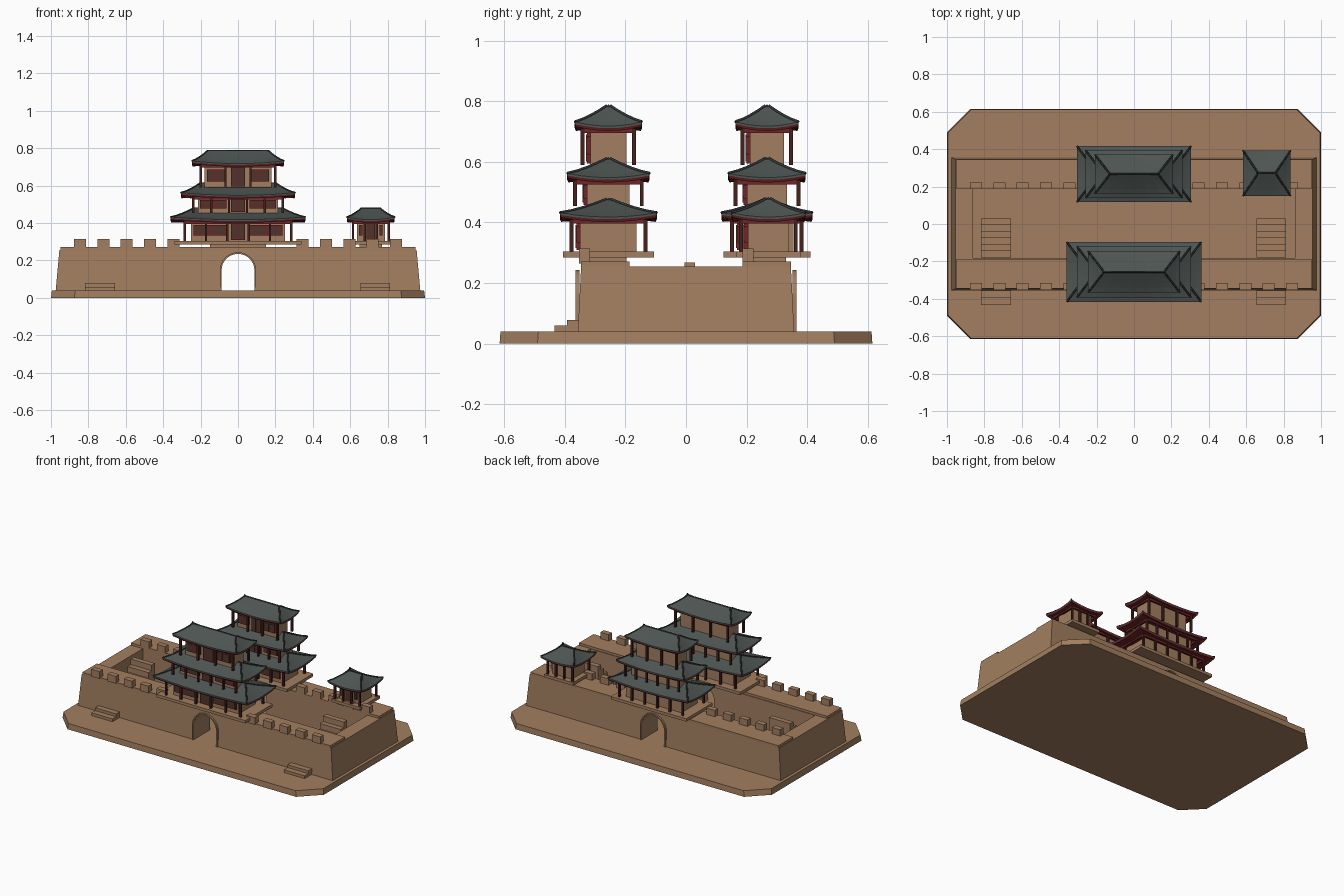
import bpy, bmesh, math
from mathutils import Vector

cube = bpy.data.objects.get("Cube")
if cube:
    bpy.data.objects.remove(cube, do_unlink=True)


def material(name, rgb):
    m = bpy.data.materials.new(name)
    m.use_nodes = True
    m.diffuse_color = (*rgb, 1)
    m.node_tree.nodes["Principled BSDF"].inputs["Base Color"].default_value = (*rgb, 1)
    return m


STONE = material("tan stone", (0.36, 0.21, 0.115))
TILE = material("grey roof tile", (0.075, 0.09, 0.085))
RIDGE = material("dark ridge tile", (0.03, 0.036, 0.036))
RED = material("red lacquer", (0.17, 0.018, 0.02))
POST = material("dark red timber", (0.06, 0.014, 0.012))
PANEL = material("brown lattice", (0.075, 0.035, 0.025))


def finish(name, bm, *mats):
    bmesh.ops.recalc_face_normals(bm, faces=bm.faces)
    mesh = bpy.data.meshes.new(name)
    bm.to_mesh(mesh)
    bm.free()
    for m in mats:
        mesh.materials.append(m)
    ob = bpy.data.objects.new(name, mesh)
    bpy.context.collection.objects.link(ob)
    return ob


def boxes(name, mat, bounds):
    """One object from boxes given as (x0, x1, y0, y1, z0, z1)."""
    bm = bmesh.new()
    for x0, x1, y0, y1, z0, z1 in bounds:
        vs = bmesh.ops.create_cube(bm, size=1)["verts"]
        for v in vs:
            v.co = ((x0 + x1) / 2 + v.co.x * (x1 - x0),
                    (y0 + y1) / 2 + v.co.y * (y1 - y0),
                    (z0 + z1) / 2 + v.co.z * (z1 - z0))
    return finish(name, bm, mat)


def prism(name, mat, bottom, top):
    """Solid between two matching outlines."""
    bm = bmesh.new()
    a = [bm.verts.new(p) for p in bottom]
    b = [bm.verts.new(p) for p in top]
    bm.faces.new(a)
    bm.faces.new(b)
    for i in range(len(a)):
        j = (i + 1) % len(a)
        bm.faces.new((a[i], a[j], b[j], b[i]))
    return finish(name, bm, mat)


def rect(hx, hy, z):
    return [(-hx, -hy, z), (hx, -hy, z), (hx, hy, z), (-hx, hy, z)]


def cut(target, cutter):
    cutter.hide_render = True
    mod = target.modifiers.new("cut", "BOOLEAN")
    mod.operation, mod.object, mod.solver = "DIFFERENCE", cutter, "EXACT"
    bpy.context.view_layer.objects.active = target
    bpy.ops.object.modifier_apply(modifier=mod.name)
    bpy.data.objects.remove(cutter, do_unlink=True)


# Ground slab with chamfered corners
def octagon(hx, hy, c, z):
    return [(sx * x, sy * y, z) for sx, sy, pts in (
        (1, 1, ((hx, hy - c), (hx - c, hy))), (-1, 1, ((hx - c, hy), (hx, hy - c))),
        (-1, -1, ((hx, hy - c), (hx - c, hy))), (1, -1, ((hx - c, hy), (hx, hy - c))))
        for x, y in pts]


prism("ground_slab", STONE, octagon(1, 0.615, 0.125, 0), octagon(0.995, 0.612, 0.125, 0.04))


# Battered fortress wall, hollow court and arched gateway
def arch(r, y):
    pts = [(-r, y, 0.03)]
    pts += [(-r * math.cos(math.pi * i / 16), y, 0.147 + r * math.sin(math.pi * i / 16))
            for i in range(17)]
    return pts + [(r, y, 0.03)]


wall = prism("fortress_wall", STONE, rect(0.975, 0.357, 0.035), rect(0.955, 0.346, 0.255))
cut(wall, boxes("court_cutter", STONE, [(-0.86, 0.86, -0.183, 0.187, 0.038, 0.5)]))
cut(wall, prism("gate_cutter", STONE, arch(0.088, -0.6), arch(0.088, 0.6)))

# Arch surrounds on both gates
for side, y in (("front", -0.358), ("back", 0.358)):
    trim = prism(side + "_arch_trim", STONE, arch(0.097, y - 0.006), arch(0.097, y + 0.006))
    cut(trim, prism("trim_cutter", STONE, arch(0.088, -0.6), arch(0.088, 0.6)))

# Wall walks and merlons
boxes("wall_walks", STONE, [(-0.95, 0.95, -0.346, -0.187, 0.25, 0.271),
                            (-0.95, 0.95, 0.187, 0.346, 0.25, 0.271)])
boxes("merlons", STONE, [(s * x - 0.032, s * x + 0.032, y, y + 0.037, 0.265, 0.315)
                         for y in (-0.353, 0.186) for s in (-1, 1)
                         for x in (0.345, 0.47, 0.595, 0.72, 0.845)])


# Stairs
def stairs(name, x, y, count, depth, rise):
    boxes(name, STONE, [(x - 0.08, x + 0.08, y + i * depth, y + (i + 1) * depth,
                         0.035, 0.04 + (i + 1) * rise) for i in range(count)])


for side, x in (("right", -0.738), ("left", 0.734)):
    stairs(side + "_court_stairs", x, -0.18, 6, 0.035, 0.038)
    stairs(side + "_front_steps", x, -0.433, 2, 0.04, 0.0195)


# Hipped roof with lifted corners, red soffit and ridge tiles
def roof(name, cx, cy, hx, hy, z, rise, ridge):
    n, lift = 6, 0.014

    def ring(ax, ay, h, up):
        out = []
        corners = [(-1, -1), (1, -1), (1, 1), (-1, 1)]
        for k in range(4):
            a, b = corners[k], corners[(k + 1) % 4]
            for i in range(n):
                f = i / n
                out.append((cx + ax * (a[0] + (b[0] - a[0]) * f),
                            cy + ay * (a[1] + (b[1] - a[1]) * f),
                            h + up * abs(2 * f - 1) ** 2))
        return out

    levels = [ring(hx - 0.02, hy - 0.02, z - 0.011, lift), ring(hx - 0.004, hy - 0.004, z - 0.013, lift),
              ring(hx, hy, z - 0.004, lift), ring(hx, hy, z + 0.003, lift)]
    for t in (0.25, 0.5, 0.75, 1):
        levels.append(ring(hx + (ridge - hx) * t, hy + (0.006 - hy) * t,
                           z + 0.003 + (rise - 0.003) * t ** 1.08, lift * (1 - t) ** 2))
    bm = bmesh.new()
    rows = [[bm.verts.new(p) for p in lv] for lv in levels]
    bm.faces.new(rows[0]).material_index = 1
    bm.faces.new(rows[-1])
    for k in range(len(rows) - 1):
        for i in range(4 * n):
            j = (i + 1) % (4 * n)
            f = bm.faces.new((rows[k][i], rows[k][j], rows[k + 1][j], rows[k + 1][i]))
            f.material_index = 1 if k < 2 else 0
    finish(name, bm, TILE, RED)

    cu = bpy.data.curves.new(name + "_ridges", "CURVE")
    cu.dimensions, cu.bevel_depth, cu.bevel_resolution = "3D", 0.005, 0
    cu.use_fill_caps = True
    paths = [[lv[k * n] for lv in levels[3:]] for k in range(4)]
    paths.append([(cx - ridge - 0.004, cy, z + rise), (cx + ridge + 0.004, cy, z + rise)])
    for path in paths:
        sp = cu.splines.new("POLY")
        sp.points.add(len(path) - 1)
        for p, co in zip(sp.points, path):
            p.co = (*co, 1)
    cu.materials.append(RIDGE)
    bpy.context.collection.objects.link(bpy.data.objects.new(name + "_ridges", cu))


# One storey: room, posts, beams, door, windows and roof
def storey(name, cx, cy, z0, z1, body, post, eave, rise, bays, ridge):
    bx, by = body
    px, py = post
    boxes(name + "_room", STONE, [(cx - bx, cx + bx, cy - by, cy + by, z0, z1)])
    xs = [-px + 2 * px * i / bays for i in range(bays + 1)]
    r = 0.0065
    boxes(name + "_posts", POST, [(cx + x - r, cx + x + r, cy + s * py - r, cy + s * py + r, z0, z1)
                                  for x in xs for s in (-1, 1)])
    beams = [(cx - px, cx + px, cy + s * py - 0.005, cy + s * py + 0.005, z1 - 0.014, z1) for s in (-1, 1)]
    beams += [(cx + s * px - 0.005, cx + s * px + 0.005, cy - py, cy + py, z1 - 0.014, z1) for s in (-1, 1)]
    boxes(name + "_beams", RED, beams)
    # Door and window frames with lattice panels
    h, yf = z1 - z0, cy - by
    dw = min(0.038, bx * 0.3)
    wx, ww = (bx + dw) / 2 + 0.005, (bx - dw) / 2 - 0.018
    openings = [(cx, dw, z0 + 0.04 * h, z0 + 0.9 * h)]
    openings += [(cx + s * wx, ww, z0 + 0.27 * h, z0 + 0.8 * h) for s in (-1, 1)]
    boxes(name + "_frames", RED, [(x - w, x + w, yf - 0.012, yf, a, b) for x, w, a, b in openings])
    boxes(name + "_lattices", PANEL,
          [(x + s * w / 2 - w * 0.42, x + s * w / 2 + w * 0.42, yf - 0.015, yf - 0.01, a + 0.007, b - 0.007)
           for x, w, a, b in openings for s in (-1, 1)])
    roof(name + "_roof", cx, cy, *eave, z1 + 0.005, rise, ridge)


# Three-storey gate towers
def tower(name, cy, sx, sy, plinth):
    boxes(name + "_platform", STONE, [(-0.34 * sx, 0.34 * sx, cy - plinth, cy + plinth, 0.285, 0.305),
                                      (-0.15, 0.15, cy - 0.06, cy + 0.06, 0.26, 0.29)])
    tiers = (("lower", 0.305, 0.41, (0.25, 0.093), (0.285, 0.122), (0.36, 0.16), 0.062, 5),
             ("middle", 0.455, 0.54, (0.215, 0.07), (0.24, 0.11), (0.305, 0.136), 0.066, 5),
             ("upper", 0.59, 0.71, (0.18, 0.059), (0.2, 0.085), (0.246, 0.111), 0.07, 3))
    for tier, z0, z1, body, post, eave, rise, bays in tiers:
        b, p, e = [(v[0] * sx, v[1] * sy) for v in (body, post, eave)]
        storey(name + "_" + tier, 0, cy, z0, z1, b, p, e, rise, bays, e[0] - e[1] * 0.73)


tower("front_tower", -0.256, 1, 1, 0.15)
tower("back_tower", 0.267, 0.85, 0.94, 0.143)

# Corner pavilion
boxes("pavilion_platform", STONE, [(0.6, 0.82, 0.165, 0.38, 0.285, 0.305),
                                   (0.65, 0.77, 0.21, 0.33, 0.26, 0.29)])
storey("pavilion", 0.71, 0.272, 0.305, 0.41, (0.075, 0.068), (0.095, 0.09), (0.128, 0.122), 0.064, 3, 0.05)
